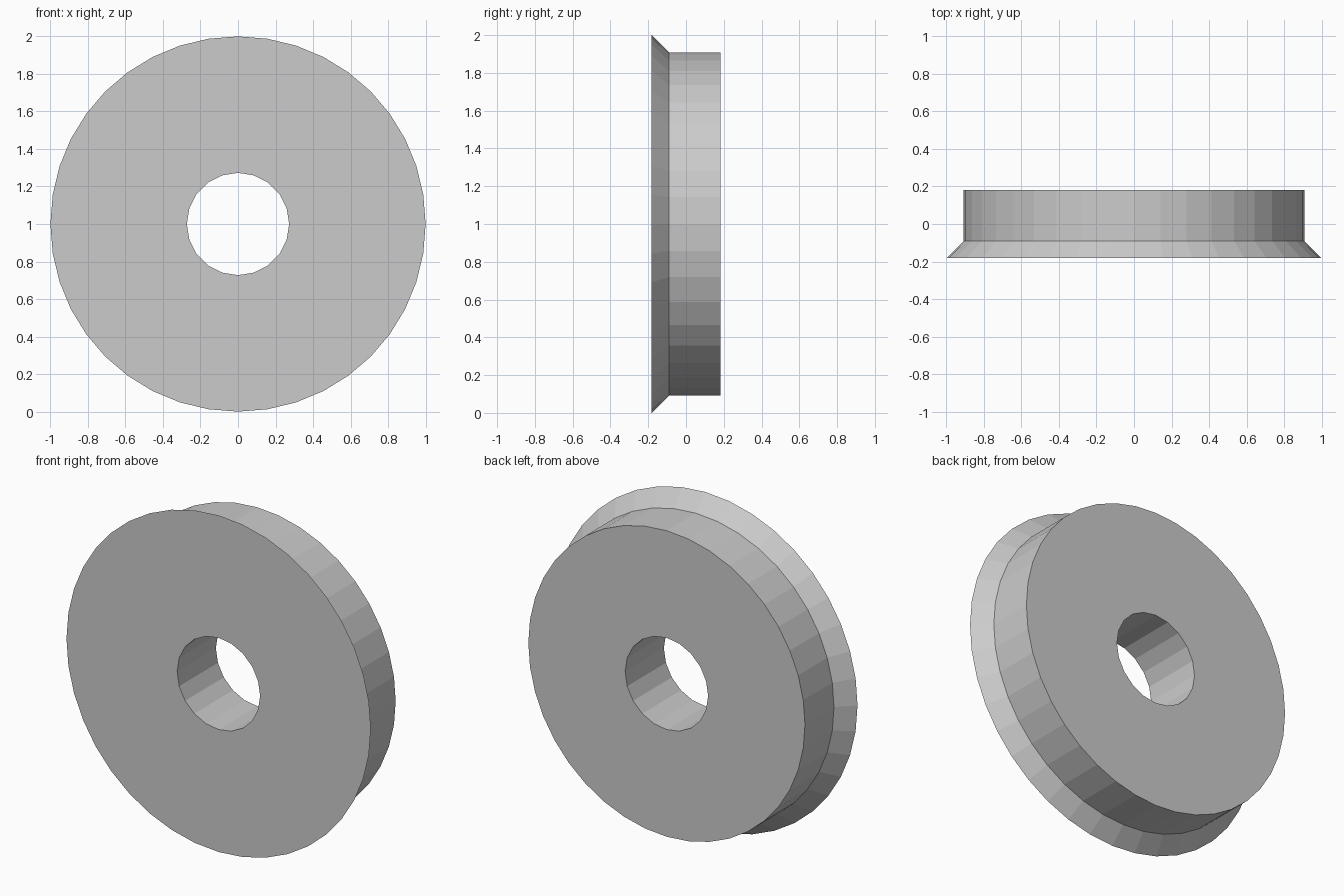
import bpy, bmesh
from math import sin, cos, tau

cube = bpy.data.objects.get("Cube")
if cube:
    bpy.data.objects.remove(cube, do_unlink=True)

# Proportions in units of one flange width
U = 1 / 11
FLANGE_R, BODY_R, BORE_R = 11 * U, 10 * U, 3 * U
FRONT, STEP, BACK = -2 * U, -U, 2 * U
SIDES, BORE_SIDES = 40, 20

grey = bpy.data.materials.new("light_grey")
grey.use_nodes = True
colour = (0.6, 0.6, 0.6, 1)
grey.diffuse_color = colour
grey.node_tree.nodes["Principled BSDF"].inputs["Base Color"].default_value = colour

bm = bmesh.new()


def ring(radius, y, n):
    """Circle of vertices around the y axis."""
    return [bm.verts.new((radius * cos(tau * i / n), y, radius * sin(tau * i / n)))
            for i in range(n)]


def wall(a, b):
    """Band of quads between two equal rings."""
    n = len(a)
    for i in range(n):
        j = (i + 1) % n
        bm.faces.new((a[i], a[j], b[j], b[i]))


def cap(outer, inner):
    """Flat annulus whose outer ring has twice the sides of the inner one."""
    n = len(inner)
    for i in range(n):
        k = 2 * i
        bm.faces.new((outer[k], outer[k + 1], outer[(k + 2) % len(outer)],
                      inner[(i + 1) % n], inner[i]))


# Flared front flange, cylindrical body and bore
flange = ring(FLANGE_R, FRONT, SIDES)
step = ring(BODY_R, STEP, SIDES)
back = ring(BODY_R, BACK, SIDES)
bore_front = ring(BORE_R, FRONT, BORE_SIDES)
bore_back = ring(BORE_R, BACK, BORE_SIDES)

wall(flange, step)
wall(step, back)
wall(bore_front, bore_back)
cap(flange, bore_front)
cap(back, bore_back)
bmesh.ops.recalc_face_normals(bm, faces=bm.faces)

mesh = bpy.data.meshes.new("flanged_wheel")
bm.to_mesh(mesh)
bm.free()
mesh.materials.append(grey)
wheel = bpy.data.objects.new("flanged_wheel", mesh)
wheel.location.z = FLANGE_R
bpy.context.collection.objects.link(wheel)
